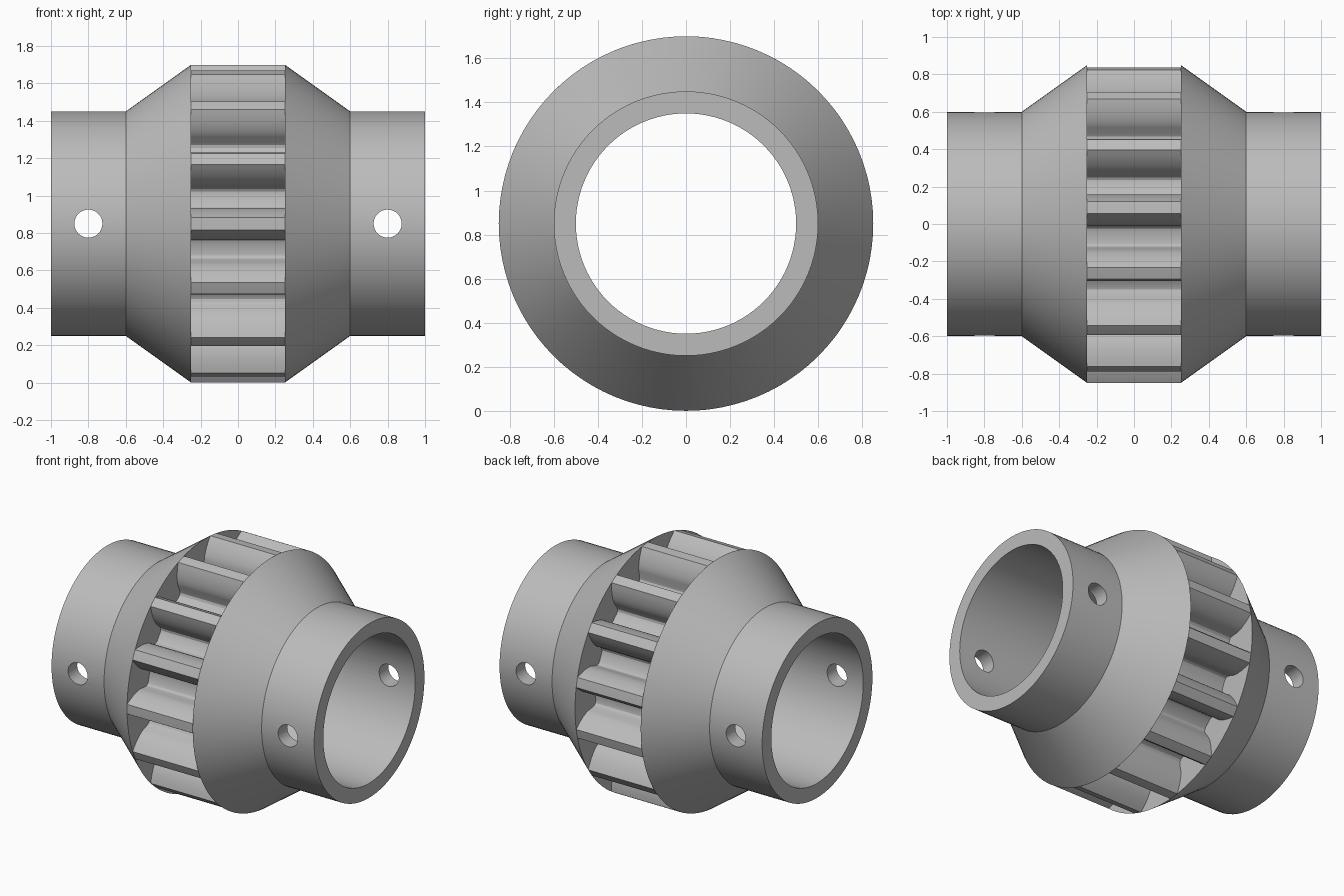
import bpy
import bmesh
from math import sin, cos, tan, acos, pi, radians
from mathutils import Matrix

AXIS_Z = 0.85
BORE = 0.5
RIM = 0.85
GAP = 0.25      # half width of the toothed section
TEETH = 15
SIDES = 96

cube = bpy.data.objects.get("Cube")
if cube:
    bpy.data.objects.remove(cube, do_unlink=True)

grey = bpy.data.materials.new("plain grey")
grey.use_nodes = True
colour = (0.5, 0.5, 0.5, 1)
grey.diffuse_color = colour
grey.node_tree.nodes["Principled BSDF"].inputs["Base Color"].default_value = colour


def finish(bm, name):
    bmesh.ops.recalc_face_normals(bm, faces=bm.faces)
    mesh = bpy.data.meshes.new(name)
    bm.to_mesh(mesh)
    bm.free()
    mesh.materials.append(grey)
    obj = bpy.data.objects.new(name, mesh)
    bpy.context.collection.objects.link(obj)
    return obj


def activate(obj):
    bpy.ops.object.select_all(action='DESELECT')
    obj.select_set(True)
    bpy.context.view_layer.objects.active = obj


def smooth(obj):
    activate(obj)
    bpy.ops.object.shade_smooth_by_angle(angle=radians(25))


def axle_point(x, r, a):
    # angle is measured from the front (-y) towards the top
    return (x, -r * cos(a), AXIS_Z + r * sin(a))


def bridge(bm, loop_a, loop_b):
    n = len(loop_a)
    for i in range(n):
        j = (i + 1) % n
        bm.faces.new((loop_a[i], loop_a[j], loop_b[j], loop_b[i]))


def hub(name, side):
    # Sleeve and conical flange, turned as one closed ring
    profile = [(GAP, BORE), (GAP, RIM), (0.6, 0.6), (1, 0.6), (1, BORE)]
    bm = bmesh.new()
    rings = [[bm.verts.new(axle_point(side * x, r, 2 * pi * i / SIDES))
              for i in range(SIDES)] for x, r in profile]
    for k, ring in enumerate(rings):
        bridge(bm, ring, rings[(k + 1) % len(rings)])
    obj = finish(bm, name)

    # Pin hole through both walls
    cut = bmesh.new()
    place = Matrix.Translation((side * 0.8, 0, AXIS_Z)) @ Matrix.Rotation(pi / 2, 4, 'X')
    bmesh.ops.create_cone(cut, cap_ends=True, segments=32, radius1=0.075,
                          radius2=0.075, depth=2, matrix=place)
    cutter = finish(cut, name + "_pin_cutter")
    cutter.hide_render = True
    activate(obj)
    mod = obj.modifiers.new("pin hole", 'BOOLEAN')
    mod.operation = 'DIFFERENCE'
    mod.solver = 'EXACT'
    mod.object = cutter
    bpy.ops.object.modifier_apply(modifier=mod.name)
    bpy.data.objects.remove(cutter, do_unlink=True)
    smooth(obj)


def half_tooth():
    # Half of one tooth as (radius, half angle), from the root up to the tip
    pressure = radians(20)
    pitch_r = 0.75
    base_r = pitch_r * cos(pressure)
    base_half = pi / (2 * TEETH) + tan(pressure) - pressure
    pts = [(0.625, radians(12)), (0.625, radians(9.6)), (0.63, radians(8.2)),
           (0.642, radians(7.2)), (0.66, base_half)]
    steps = 7
    for i in range(steps + 1):
        r = base_r + (RIM - base_r) * i / steps
        a = acos(min(1, base_r / r))
        pts.append((r, base_half - (tan(a) - a)))
    return pts


def gear():
    half = half_tooth()
    # The shared root midpoint is kept on one side only
    tooth = [(r, -a) for r, a in half] + [(RIM, 0)] + [(r, a) for r, a in half[:0:-1]]
    outline = [(r, a + 2 * pi * t / TEETH) for t in range(TEETH) for r, a in tooth]
    bore = [(BORE, 2 * pi * i / SIDES) for i in range(SIDES)]
    bm = bmesh.new()
    for loop in (outline, bore):
        ends = [[bm.verts.new(axle_point(x, r, a)) for r, a in loop]
                for x in (-GAP, GAP)]
        bridge(bm, *ends)
    # End faces between the bore and the teeth
    for x in (-GAP, GAP):
        edges = [e for e in bm.edges
                 if all(abs(v.co.x - x) < 1e-5 for v in e.verts)]
        bmesh.ops.triangle_fill(bm, edges=edges, use_beauty=True)
    smooth(finish(bm, "gear_ring"))


hub("left_hub", 1)
hub("right_hub", -1)
gear()
